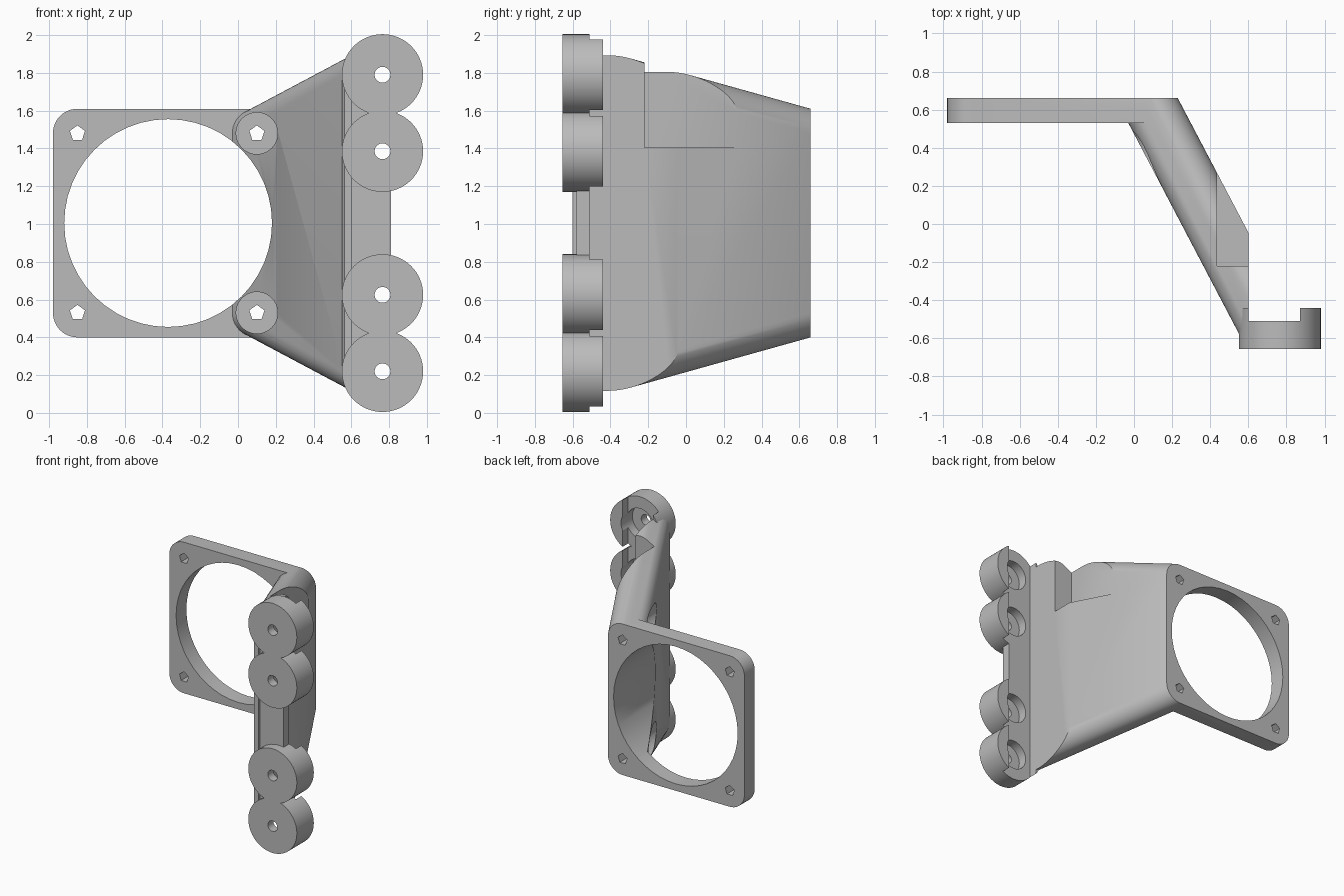
import bpy, bmesh, math
from mathutils import Matrix, Vector

if "Cube" in bpy.data.objects:
    bpy.data.objects.remove(bpy.data.objects["Cube"], do_unlink=True)

grey = bpy.data.materials.new("plain grey")
grey.use_nodes = True
grey.diffuse_color = (0.5, 0.5, 0.5, 1)
grey.node_tree.nodes["Principled BSDF"].inputs["Base Color"].default_value = (0.5, 0.5, 0.5, 1)


def finish(name, bm):
    bmesh.ops.recalc_face_normals(bm, faces=bm.faces)
    mesh = bpy.data.meshes.new(name)
    bm.to_mesh(mesh)
    bm.free()
    mesh.materials.append(grey)
    ob = bpy.data.objects.new(name, mesh)
    bpy.context.collection.objects.link(ob)
    return ob


def box(name, x, y, z):
    bm = bmesh.new()
    size = Vector((x[1] - x[0], y[1] - y[0], z[1] - z[0]))
    mid = Vector((sum(x), sum(y), sum(z))) / 2
    bmesh.ops.create_cube(bm, size=1, matrix=Matrix.Translation(mid) @ Matrix.Diagonal((*size, 1)))
    return finish(name, bm)


def add_rod(bm, x, z, r, y0, y1, sides):
    place = Matrix.Translation((x, (y0 + y1) / 2, z)) @ Matrix.Rotation(math.pi / 2, 4, 'X')
    bmesh.ops.create_cone(bm, cap_ends=True, segments=sides, radius1=r, radius2=r,
                          depth=y1 - y0, matrix=place)


def rod(name, x, z, r, y0, y1, sides=64):
    bm = bmesh.new()
    add_rod(bm, x, z, r, y0, y1, sides)
    return finish(name, bm)


def hull_of_rods(name, rods):
    bm = bmesh.new()
    for r in rods:
        add_rod(bm, *r, 48)
    res = bmesh.ops.convex_hull(bm, input=bm.verts)
    inside = {g for g in res["geom_interior"] + res["geom_unused"]
              if isinstance(g, bmesh.types.BMVert) and g.is_valid}
    bmesh.ops.delete(bm, geom=list(inside), context='VERTS')
    bmesh.ops.dissolve_limit(bm, angle_limit=0.002, verts=bm.verts, edges=bm.edges)
    return finish(name, bm)


def combine(ob, tool, operation='DIFFERENCE'):
    mod = ob.modifiers.new("shape", 'BOOLEAN')
    mod.operation = operation
    mod.solver = 'EXACT'
    mod.object = tool
    bpy.context.view_layer.objects.active = ob
    bpy.ops.object.modifier_apply(modifier=mod.name)
    bpy.data.objects.remove(tool, do_unlink=True)


MID = 1.005
CORNER = 0.475      # half spacing of the fan screws
BACK, FACE = 0.66, 0.53
screw_x = (-0.85, 0.1)
screw_z = (MID - CORNER, MID + CORNER)

# Fan plate with rounded corners
fan_bracket = hull_of_rods("fan_bracket", [(x, z, 0.13, FACE, BACK) for x in screw_x for z in screw_z])

# Slanted arm swept from the plate edge towards the mounting strip
ends = []
for side in (-1, 1):
    ends.append((0.1, MID + side * CORNER, 0.13, FACE, BACK))
    ends.append((0.73, MID + side * 0.81, 0.13, FACE - 1.2, BACK - 1.2))
arm = hull_of_rods("arm", ends)
combine(arm, box("arm_limit", (-1, 0.6), (-0.6, 1), (-1, 3)), 'INTERSECT')
combine(fan_bracket, arm, 'UNION')

# Fan opening, screw clearances, pentagonal screw holes and the upper notch
combine(fan_bracket, rod("fan_opening", -0.37, MID, 0.55, -2, 2, 48))
for z in screw_z:
    combine(fan_bracket, rod("clearance", 0.1, z, 0.11, -2, FACE, 40))
    for x in screw_x:
        combine(fan_bracket, rod("screw_hole", x, z, 0.042, 0.4, 1, 5))
combine(fan_bracket, box("notch", (0.435, 1), (-0.22, 1), (1.405, 3)))

# Mounting strip with four round pads
PAD_X, PAD_R = 0.765, 0.215
pad_z = [MID + s * d for s in (-1, 1) for d in (0.38, 0.785)]
mounting_strip = box("mounting_strip", (0.55, 0.81), (-0.58, -0.51), (0.22, 1.79))
for z in pad_z:
    combine(mounting_strip, rod("pad", PAD_X, z, PAD_R, -0.655, -0.44), 'UNION')
combine(mounting_strip, box("rail_channel", (0.6, 0.87), (-0.51, 0), (-1, 3)))
for z in pad_z:
    combine(mounting_strip, rod("counterbore", PAD_X, z, 0.12, -0.585, 0, 40))
    combine(mounting_strip, rod("bolt_hole", PAD_X, z, 0.042, -1, 0, 24))

# Smooth the round surfaces, keep the edges crisp
for ob in (fan_bracket, mounting_strip):
    bpy.ops.object.select_all(action='DESELECT')
    ob.select_set(True)
    bpy.context.view_layer.objects.active = ob
    bpy.ops.object.shade_smooth_by_angle(angle=math.radians(30))
